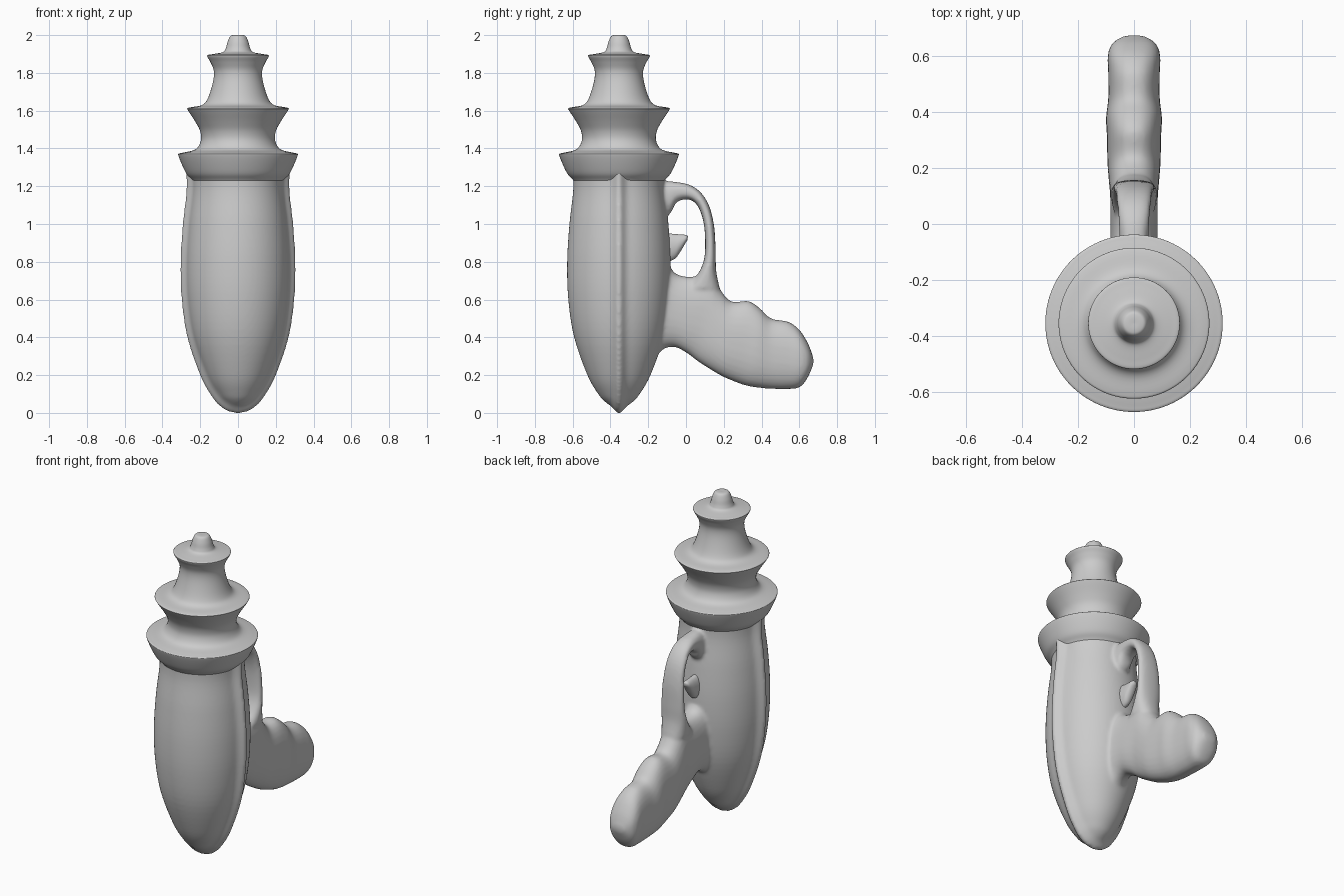
import bpy, bmesh
from math import sin, cos, pi, exp, hypot, copysign

cube = bpy.data.objects.get("Cube")
if cube:
    bpy.data.objects.remove(cube, do_unlink=True)

AXIS_Y = -0.355  # barrel axis


def spline(rows, steps=5):
    """Catmull-Rom interpolation through rows of numbers."""
    pts = [rows[0], *rows, rows[-1]]
    out = []
    for a, b, c, d in zip(pts, pts[1:], pts[2:], pts[3:]):
        for i in range(steps):
            t = i / steps
            out.append([q + 0.5 * t * (r - p + t * (2*p - 5*q + 4*r - s + t * (3*(q - r) + s - p)))
                        for p, q, r, s in zip(a, b, c, d)])
    return out + [list(rows[-1])]


def skin(bm, rings):
    """Bridge closed rings of points and cap both ends."""
    loops = [[bm.verts.new(p) for p in ring] for ring in rings]
    n = len(loops[0])
    for a, b in zip(loops, loops[1:]):
        for i in range(n):
            j = (i + 1) % n
            bm.faces.new((a[i], a[j], b[j], b[i]))
    bm.faces.new(loops[0][::-1])
    bm.faces.new(loops[-1])


def lathe(bm, profile, segments, ridge=0.0):
    """Revolve (radius, z) around the barrel axis, with a keel along both sides."""
    pts = spline(profile)
    rings = []
    for k, (r, z) in enumerate(pts):
        r = max(r, 0.002)
        before, after = pts[max(k - 1, 0)], pts[min(k + 1, len(pts) - 1)]
        dr, dz = after[0] - before[0], after[1] - before[1]
        length = hypot(dr, dz) or 1
        ring = []
        for i in range(segments):
            a = 2 * pi * i / segments
            off = ridge * exp(-(r * sin(a) / 0.027) ** 2)
            rr = r + off * dz / length
            ring.append((rr * cos(a), AXIS_Y + rr * sin(a), z - off * dr / length))
        rings.append(ring)
    skin(bm, rings)


def loft(bm, sections, power=0.85, segments=32):
    """Sections: outer y, outer z, inner y, inner z, half width in x."""
    rings = []
    for y1, z1, y2, z2, w in spline(sections):
        ring = []
        for i in range(segments):
            a = 2 * pi * i / segments
            c, s = (copysign(abs(v) ** power, v) for v in (cos(a), sin(a)))
            ring.append((w * c, (y1 + y2) / 2 + s * (y1 - y2) / 2,
                         (z1 + z2) / 2 + s * (z1 - z2) / 2))
        rings.append(ring)
    skin(bm, rings)


def finish(bm, name):
    bmesh.ops.recalc_face_normals(bm, faces=bm.faces)
    mesh = bpy.data.meshes.new(name)
    bm.to_mesh(mesh)
    bm.free()
    obj = bpy.data.objects.new(name, mesh)
    bpy.context.collection.objects.link(obj)
    bpy.ops.object.select_all(action='DESELECT')
    obj.select_set(True)
    bpy.context.view_layer.objects.active = obj
    bpy.ops.object.shade_smooth_by_angle(angle=pi / 3)
    return obj


# Bulbous body with side keels
bm = bmesh.new()
lathe(bm, [(0, .03), (.04, .038), (.075, .06), (.11, .1), (.167, .2), (.237, .4),
           (.268, .6), (.274, .8), (.262, 1), (.242, 1.18), (.245, 1.3)], 160, ridge=.032)

# Pistol grip with finger bumps, flared where it meets the body
loft(bm, [(-.2, .88, -.22, .2, .1), (-.1, .79, -.14, .32, .09), (-.05, .735, -.07, .35, .085),
          (.03, .72, 0, .32, .085), (.13, .74, .06, .275, .085), (.18, .655, .13, .23, .09),
          (.24, .59, .2, .19, .095), (.33, .592, .3, .15, .097), (.39, .555, .37, .135, .1),
          (.45, .5, .45, .128, .092), (.54, .483, .53, .126, .092), (.6, .44, .6, .135, .094),
          (.645, .37, .64, .18, .08), (.668, .31, .668, .24, .045), (.675, .285, .675, .265, .015)])

# Trigger guard arch
loft(bm, [(-.2, 1.22, -.2, 1, .06), (-.11, 1.227, -.09, 1.05, .055), (-.05, 1.222, -.05, 1.115, .052),
          (.02, 1.207, .01, 1.13, .055), (.08, 1.165, .055, 1.105, .06), (.125, 1.09, .085, 1.04, .065),
          (.15, .98, .1, .95, .072), (.157, .85, .097, .82, .078), (.16, .75, .06, .73, .082),
          (.18, .655, 0, .66, .08)])
body = finish(bm, "body_with_grip")

# Fuse body, grip and guard into one blended surface
remesh = body.modifiers.new("fuse", 'REMESH')
remesh.mode = 'VOXEL'
remesh.voxel_size = 0.01
remesh.use_smooth_shade = True
blend = body.modifiers.new("blend", 'SMOOTH')
blend.factor = 0.5
blend.iterations = 5

# Stepped, flanged muzzle
bm = bmesh.new()
lathe(bm, [(.22, 1.2), (.245, 1.235), (.272, 1.265), (.295, 1.31), (.315, 1.36), (.314, 1.372),
           (.29, 1.378), (.225, 1.395), (.197, 1.44), (.2, 1.49), (.225, 1.54), (.264, 1.6),
           (.268, 1.612), (.25, 1.618), (.19, 1.63), (.16, 1.665), (.133, 1.75), (.128, 1.81),
           (.145, 1.855), (.162, 1.885), (.16, 1.895), (.13, 1.9), (.08, 1.91), (.065, 1.93),
           (.055, 1.965), (.042, 1.993), (.025, 2), (0, 2)], 96)
finish(bm, "muzzle")

# Trigger
bm = bmesh.new()
loft(bm, [(-.13, .955, -.13, .79, .035), (-.06, .947, -.065, .812, .033), (-.03, .945, -.035, .845, .03),
          (0, .942, -.005, .895, .022), (.01, .935, .008, .915, .01)], power=1)
finish(bm, "trigger")
